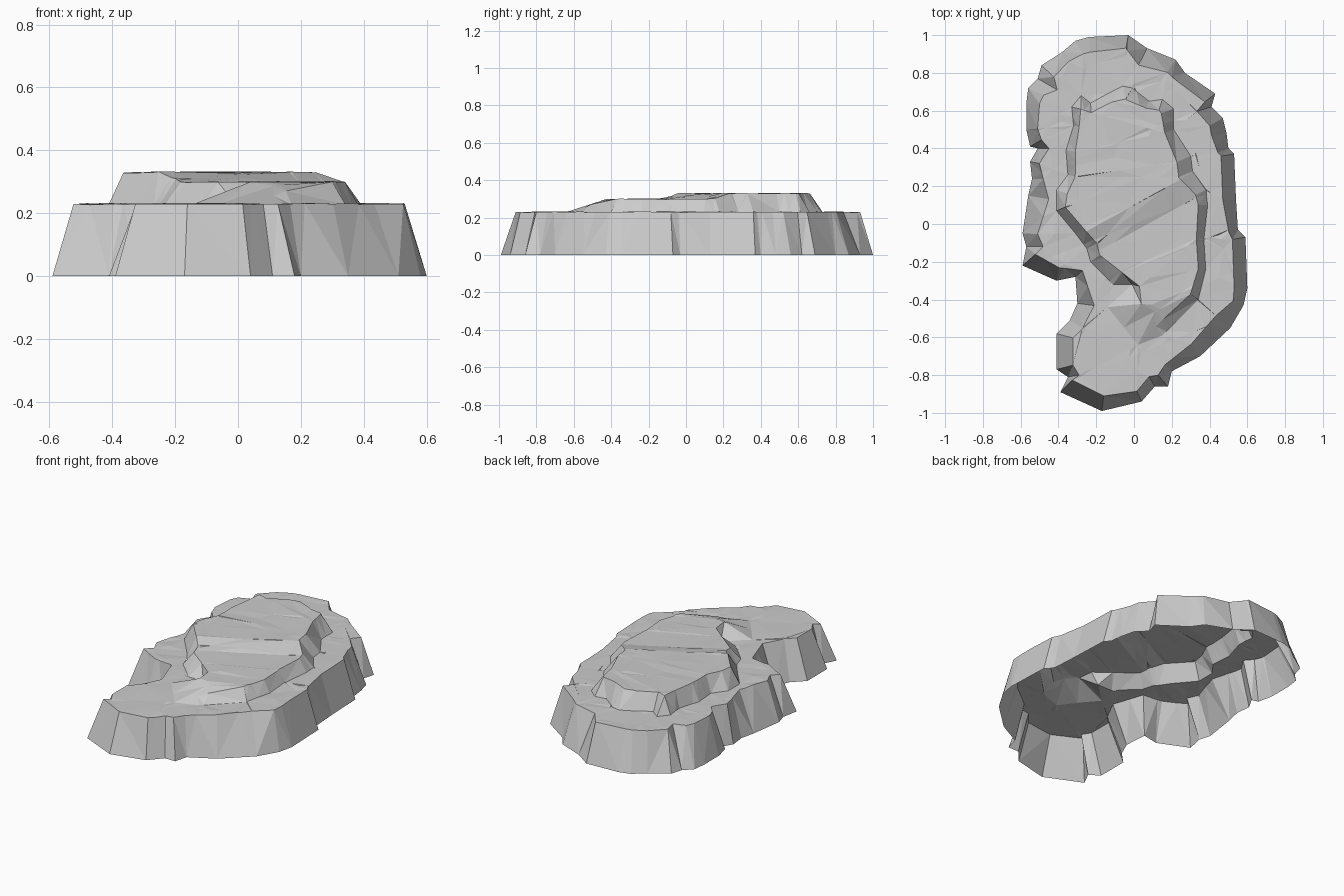
import bpy
import bmesh
import random
from mathutils import Vector

random.seed(4)
cube = bpy.data.objects.get("Cube")
if cube:
    bpy.data.objects.remove(cube, do_unlink=True)

LEDGE_HEIGHT = 0.23

# Each entry is x, y and inward slope width, in hundredths, counterclockwise
CLIFF_BASE = [
    (-39, -89, 9), (-17, -99, 8), (4, -94, 6), (11, -86, 6), (18, -86, 8),
    (20, -78, 5), (35, -70, 8), (51, -55, 10), (58, -43, 6), (60, -34, 7),
    (59, -7, 7), (55, -3, 5), (54, 13, 7), (53, 37, 7), (50, 40, 6),
    (49, 48, 8), (47, 56, 8), (41, 62, 8), (43, 69, 7), (27, 80, 6),
    (22, 87, 8), (7, 93, 10), (-3, 100, 7), (-24, 99, 8), (-31, 97, 8),
    (-38, 91, 6), (-49, 84, 9), (-51, 77, 12), (-56, 72, 9), (-57, 64, 7),
    (-57, 50, 6), (-55, 41, 7), (-51, 40, 6), (-55, 33, 5), (-54, 24, 6),
    (-56, 15, 11), (-59, -5, 8), (-57, -12, 9), (-59, -22, 9), (-41, -30, 7),
    (-31, -28, 5), (-30, -42, 9), (-34, -51, 8), (-41, -58, 9),
    (-41, -77, 9), (-35, -81, 6),
]
PLATEAU_FOOT = [
    (15, -59, 6), (34, -40, 5), (38, -24, 4), (37, -8, 4), (39, 10, 5),
    (38, 18, 6), (31, 28, 8), (30, 36, 8), (21, 50, 5), (21, 61, 7),
    (15, 66, 6), (8, 65, 4), (-1, 72, 7), (-6, 73, 7), (-14, 69, 5),
    (-23, 64, 5), (-28, 68, 8), (-33, 62, 5), (-32, 52, 3), (-36, 39, 5),
    (-35, 26, 4), (-41, 18, 6), (-41, 7, 5), (-31, -5, 5), (-25, -13, 6),
    (-23, -20, 6), (-11, -32, 8), (-1, -32, 4), (-14, -44, 18), (2, -64, 20),
]


def plateau_height(x, y):
    """Two terraces joined by a diagonal ramp, sinking at the front."""
    along = y - 0.55 * x
    rise = min(max((along + 0.04) / 0.14, 0), 1)
    return 0.30 + 0.03 * rise + 0.4 * min(y + 0.43, 0)


def slope_band(bm, outline, low, high):
    """Build a ring of sloping wall faces; return its lower and upper loops."""
    count = len(outline)
    points = [Vector((x, y)) / 100 for x, y, _ in outline]
    lower, upper = [], []
    for i, point in enumerate(points):
        tangent = points[(i + 1) % count] - points[i - 1]
        inward = Vector((-tangent.y, tangent.x)).normalized()
        top = point + inward * outline[i][2] / 100
        lower.append(bm.verts.new((point.x, point.y, low)))
        upper.append(bm.verts.new((top.x, top.y, high(top.x, top.y))))
    for i in range(count):
        j = (i + 1) % count
        bm.faces.new((lower[i], lower[j], upper[j], upper[i]))
    return lower, upper


def loop_edges(bm, loop):
    return [bm.edges.get((loop[i - 1], loop[i])) for i in range(len(loop))]


def fill(bm, *loops):
    """Fill the area between the given loops with triangles."""
    edges = [edge for loop in loops for edge in loop_edges(bm, loop)]
    result = bmesh.ops.triangle_fill(
        bm, edges=edges, use_beauty=True, normal=(0, 0, 1))
    return [g for g in result["geom"] if isinstance(g, bmesh.types.BMFace)]


def cut(bm, faces, origin, normal):
    """Split the faces along a plane and return the resulting faces."""
    geom = set(faces)
    for face in faces:
        geom.update(face.edges)
        geom.update(face.verts)
    result = bmesh.ops.bisect_plane(
        bm, geom=list(geom), dist=0.0005, plane_co=origin, plane_no=normal)
    return [g for g in result["geom"] if isinstance(g, bmesh.types.BMFace)]


bm = bmesh.new()

# Outer cliff and the raised plateau's bank
base, rim = slope_band(bm, CLIFF_BASE, 0, lambda x, y: LEDGE_HEIGHT)
foot, crest = slope_band(bm, PLATEAU_FOOT, LEDGE_HEIGHT, plateau_height)

# Level ledge around the plateau, and the plateau's own top
ledge = fill(bm, rim, foot)
top = fill(bm, crest)

# Crease the top where the diagonal ramp begins and ends
for offset in (-0.04, 0.1):
    top = cut(bm, top, (0, offset, 0), (-0.55, 1, 0))

# Break both walkable surfaces into smaller, faintly uneven facets
for step in range(-4, 5):
    for normal in ((1, 0.3, 0), (-0.4, 1, 0)):
        origin = Vector(normal) * step * 0.2
        ledge = cut(bm, ledge, origin, normal)
        top = cut(bm, top, origin, normal)

fixed = set(rim + foot + crest)
for vert in {v for face in top for v in face.verts}:
    if vert not in fixed:
        bump = random.uniform(-0.003, 0.003)
        vert.co.z = plateau_height(vert.co.x, vert.co.y) + bump
for vert in {v for face in ledge for v in face.verts}:
    if vert not in fixed:
        vert.co.z += random.uniform(-0.003, 0.003)

bmesh.ops.triangulate(bm, faces=bm.faces[:])
bmesh.ops.recalc_face_normals(bm, faces=bm.faces[:])
if sum(face.normal.z * face.calc_area() for face in bm.faces) < 0:
    bmesh.ops.reverse_faces(bm, faces=bm.faces[:])

mesh = bpy.data.meshes.new("rock_plateau")
bm.to_mesh(mesh)
bm.free()

# Plain stone colour
stone = bpy.data.materials.new("light_grey_stone")
stone.use_nodes = True
colour = (0.6, 0.6, 0.6, 1)
stone.diffuse_color = colour
stone.node_tree.nodes["Principled BSDF"].inputs["Base Color"].default_value = colour
mesh.materials.append(stone)

plateau = bpy.data.objects.new("rock_plateau", mesh)
bpy.context.collection.objects.link(plateau)
